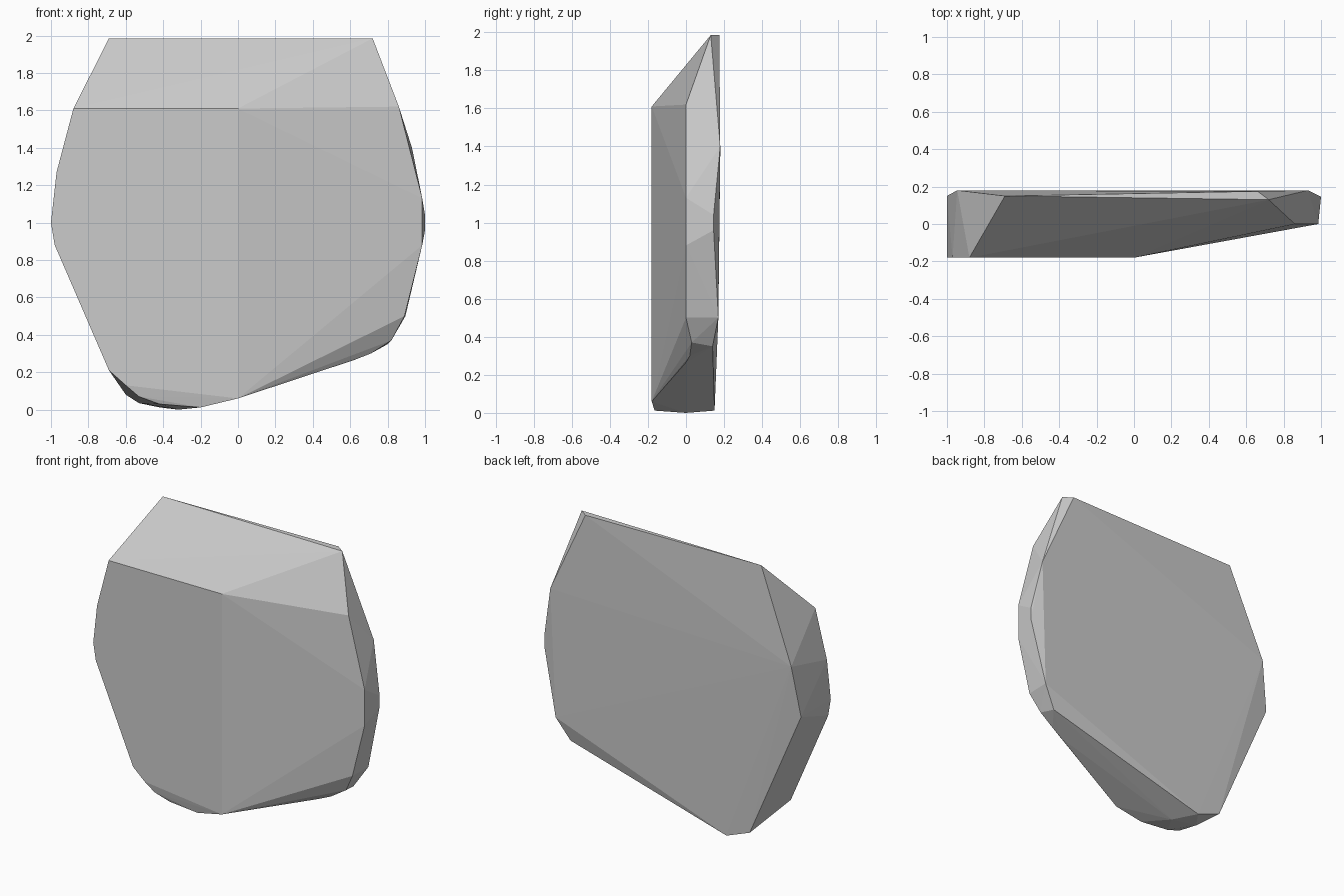
import bpy
import bmesh

cube = bpy.data.objects.get("Cube")
if cube:
    bpy.data.objects.remove(cube, do_unlink=True)


def flat_material(name, rgb):
    mat = bpy.data.materials.new(name)
    mat.use_nodes = True
    colour = (*rgb, 1.0)
    mat.diffuse_color = colour
    mat.node_tree.nodes["Principled BSDF"].inputs["Base Color"].default_value = colour
    return mat


def hull_object(name, corners, mat):
    """Faceted solid wrapped tightly round its corner points."""
    bm = bmesh.new()
    for corner in corners:
        bm.verts.new(corner)
    result = bmesh.ops.convex_hull(bm, input=bm.verts[:])
    spare = {g for g in result["geom_interior"] + result["geom_unused"]
             if isinstance(g, bmesh.types.BMVert)}
    bmesh.ops.delete(bm, geom=list(spare), context="VERTS")
    bmesh.ops.recalc_face_normals(bm, faces=bm.faces[:])
    mesh = bpy.data.meshes.new(name)
    bm.to_mesh(mesh)
    bm.free()
    mesh.materials.append(mat)
    obj = bpy.data.objects.new(name, mesh)
    bpy.context.collection.objects.link(obj)
    return obj


FRONT = -0.18

# Flat front panel outline (x, z)
panel = [(-0.88, 1.61), (-0.97, 1.27), (-1, 1), (-0.98, 0.88),
         (-0.69, 0.21), (-0.6, 0.13), (0, 0.06), (0, 1.61)]
# Receding front edge on the model's left (x, z)
left_edge = [(0.86, 1.62), (0.985, 1.13), (0.985, 0.88), (0.89, 0.5), (0.62, 0.265)]
# Chipped lower edge
lower_chips = [(-0.53, -0.17, 0.07), (-0.42, -0.16, 0.03), (-0.2, -0.165, 0.012),
               (-0.53, 0, 0.035), (-0.32, 0, 0), (0.82, 0.03, 0.37), (0.71, 0.02, 0.3)]
# Narrow top ridge
top_ridge = [(-0.69, 0.15, 1.985), (0.72, 0.13, 1.985), (0.66, 0.175, 1.985)]
# Rim of the back
back_rim = [(-0.945, 0.18, 1.35), (-1, 0.15, 1), (-0.6, 0.15, 0.08), (-0.42, 0.15, 0.012),
            (0.93, 0.18, 1.4), (1, 0.145, 1.04), (1, 0.145, 0.96),
            (0.895, 0.17, 0.5), (0.8, 0.14, 0.35)]

corners = [(x, FRONT, z) for x, z in panel] + [(x, 0, z) for x, z in left_edge]
corners += lower_chips + top_ridge + back_rim

stone = flat_material("stone_grey", (0.6, 0.6, 0.6))
hull_object("stone_slab", corners, stone)
